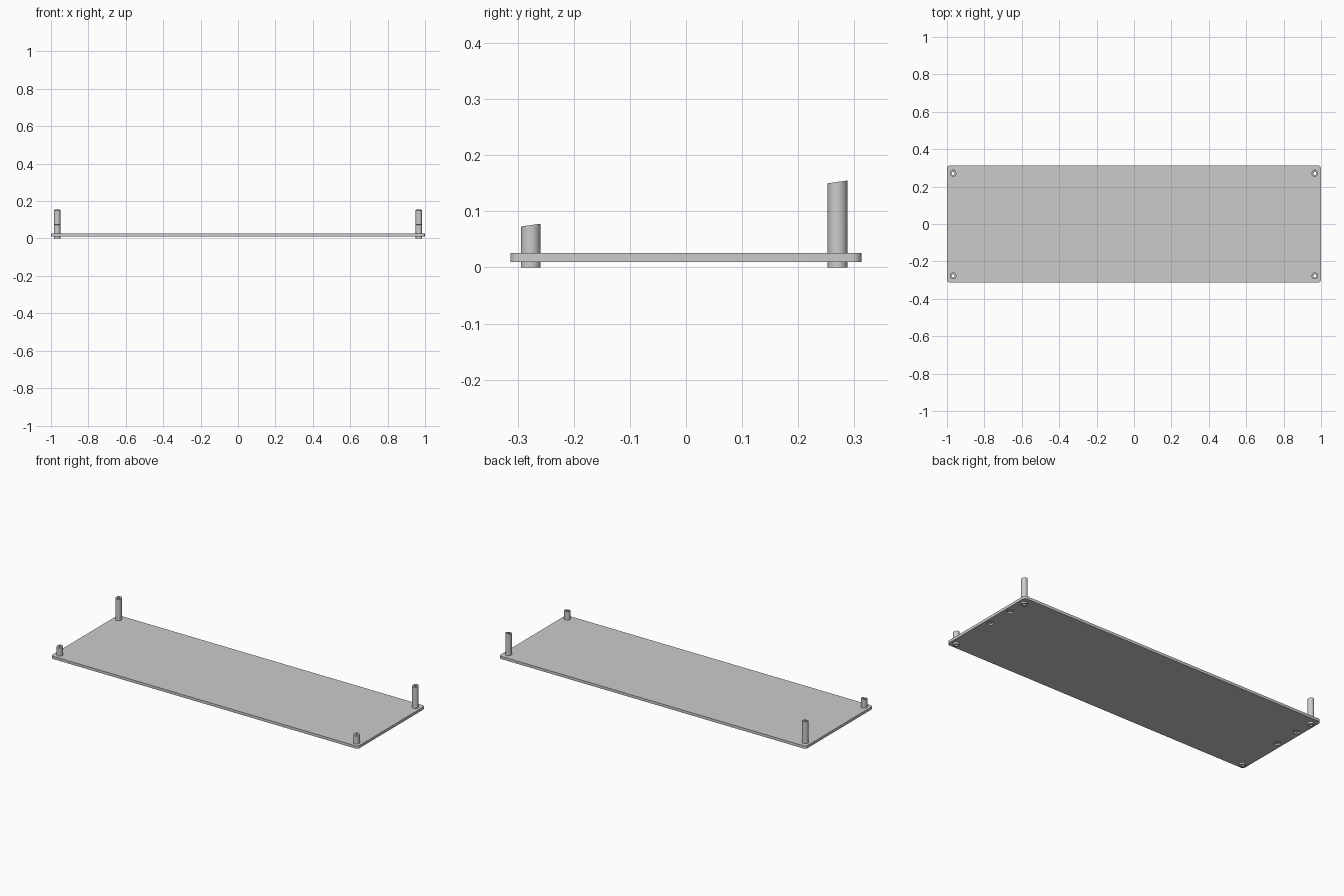
import bpy, bmesh
from math import sin, cos, pi, radians

cube = bpy.data.objects.get("Cube")
if cube:
    bpy.data.objects.remove(cube, do_unlink=True)

HALF_X, HALF_Y, CORNER = 1.0, 0.313, 0.017
PLATE_LOW, PLATE_HIGH = 0.01, 0.026
POST_X, POST_Y, POST_R, BORE_R = 0.967, 0.275, 0.0175, 0.0085
SLOPE = 0.14
SIDES = 32

grey = bpy.data.materials.new("light grey plastic")
grey.use_nodes = True
grey.diffuse_color = (0.6, 0.6, 0.6, 1)
grey.node_tree.nodes["Principled BSDF"].inputs["Base Color"].default_value = (0.6, 0.6, 0.6, 1)


def finish(bm, name):
    bmesh.ops.recalc_face_normals(bm, faces=bm.faces)
    mesh = bpy.data.meshes.new(name)
    bm.to_mesh(mesh)
    bm.free()
    mesh.materials.append(grey)
    obj = bpy.data.objects.new(name, mesh)
    bpy.context.collection.objects.link(obj)
    return obj


def smooth(obj):
    bpy.ops.object.select_all(action='DESELECT')
    obj.select_set(True)
    bpy.context.view_layer.objects.active = obj
    bpy.ops.object.shade_smooth_by_angle(angle=radians(35))


def ring(bm, radius, z, slope=0.0):
    points = [(radius * cos(2 * pi * i / SIDES), radius * sin(2 * pi * i / SIDES))
              for i in range(SIDES)]
    return [bm.verts.new((x, y, z + slope * y)) for x, y in points]


def bridge(bm, a, b):
    for i in range(len(a)):
        j = (i + 1) % len(a)
        bm.faces.new((a[i], a[j], b[j], b[i]))


def disc_cutter(name, x, y, radius, low, high):
    bm = bmesh.new()
    bottom, top = ring(bm, radius, low), ring(bm, radius, high)
    bridge(bm, bottom, top)
    bm.faces.new(bottom)
    bm.faces.new(top)
    obj = finish(bm, name)
    obj.location = (x, y, 0)
    obj.hide_render = True
    return obj


# Base plate with rounded corners
bm = bmesh.new()
outline = []
for k, (sx, sy) in enumerate([(1, 1), (-1, 1), (-1, -1), (1, -1)]):
    for i in range(9):
        a = (k + i / 8) * pi / 2
        outline.append((sx * (HALF_X - CORNER) + CORNER * cos(a),
                        sy * (HALF_Y - CORNER) + CORNER * sin(a)))
low = [bm.verts.new((x, y, PLATE_LOW)) for x, y in outline]
high = [bm.verts.new((x, y, PLATE_HIGH)) for x, y in outline]
bridge(bm, low, high)
bm.faces.new(low)
bm.faces.new(high)
plate = finish(bm, "base_plate")

# Openings under the posts, and shallow foot recesses along the short edges
cutters = []
for sx in (-1, 1):
    for sy in (-1, 1):
        cutters.append(disc_cutter("post_opening_cutter", sx * POST_X, sy * POST_Y,
                                   0.014, -0.01, 0.05))
    for y in (0, 0.155):
        cutters.append(disc_cutter("foot_recess_cutter", sx * POST_X, y,
                                   POST_R, 0, 0.018))
for cutter in cutters:
    cut = plate.modifiers.new("cut", 'BOOLEAN')
    cut.operation = 'DIFFERENCE'
    cut.solver = 'EXACT'
    cut.object = cutter

# Bake the cuts and drop the cutters
bpy.context.view_layer.update()
evaluated = plate.evaluated_get(bpy.context.evaluated_depsgraph_get())
baked = bpy.data.meshes.new_from_object(evaluated)
plate.modifiers.clear()
plate.data = baked
for cutter in cutters:
    bpy.data.objects.remove(cutter, do_unlink=True)
smooth(plate)


# Hollow posts with sloped tops, short at the front and tall at the back
def post(name, x, y, height):
    bm = bmesh.new()
    rings = [ring(bm, POST_R, 0), ring(bm, POST_R, height, SLOPE),
             ring(bm, BORE_R, height, SLOPE), ring(bm, BORE_R, 0)]
    for i in range(4):
        bridge(bm, rings[i], rings[(i + 1) % 4])
    obj = finish(bm, name)
    obj.location = (x, y, 0)
    smooth(obj)


for side, sx in (("left", 1), ("right", -1)):
    post("front_post_" + side, sx * POST_X, -POST_Y - 0.002, 0.0755)
    post("back_post_" + side, sx * POST_X, POST_Y - 0.005, 0.1525)
